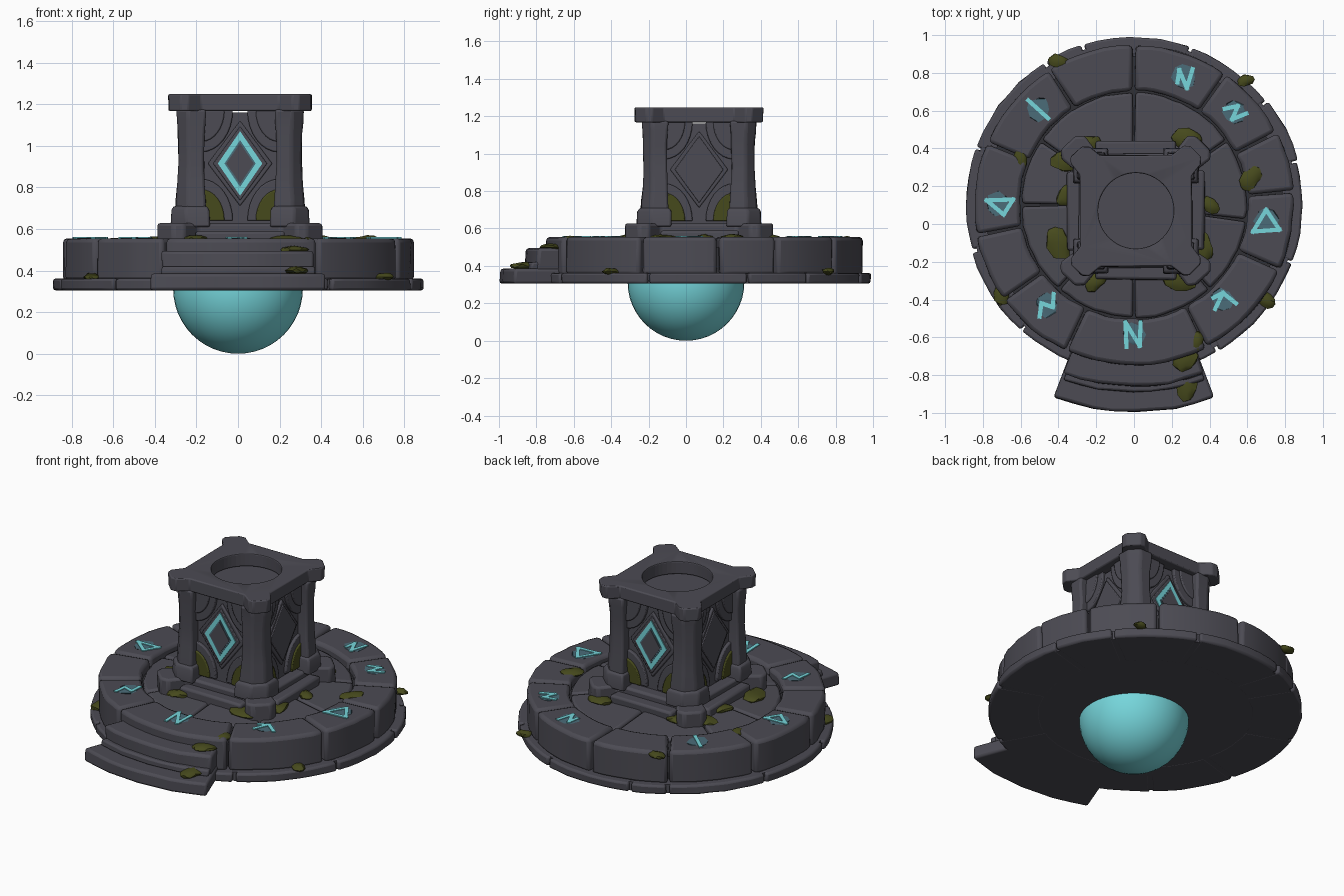
import bpy, bmesh, random
from math import sin, cos, pi, radians
from mathutils import Matrix, Vector

random.seed(4)
if "Cube" in bpy.data.objects:
    bpy.data.objects.remove(bpy.data.objects["Cube"])
made = []


def material(name, rgb):
    m = bpy.data.materials.new(name)
    m.use_nodes = True
    m.diffuse_color = (*rgb, 1)
    node = next(n for n in m.node_tree.nodes if n.type == 'BSDF_PRINCIPLED')
    node.inputs["Base Color"].default_value = (*rgb, 1)
    node.inputs["Roughness"].default_value = 0.8
    return m


STONE = material("grey stone", (0.072, 0.07, 0.087))
DARK = material("dark crevice", (0.03, 0.03, 0.036))
TEAL = material("glowing teal", (0.18, 0.67, 0.71))
DIM = material("faded teal", (0.07, 0.15, 0.19))
MOSS = material("moss", (0.062, 0.068, 0.012))


def finish(name, bm, mat, bevel=0.0):
    bmesh.ops.recalc_face_normals(bm, faces=bm.faces)
    me = bpy.data.meshes.new(name)
    bm.to_mesh(me)
    bm.free()
    me.materials.append(mat)
    ob = bpy.data.objects.new(name, me)
    bpy.context.collection.objects.link(ob)
    if bevel:
        mod = ob.modifiers.new("worn edges", 'BEVEL')
        mod.width, mod.segments = bevel, 2
        mod.limit_method, mod.angle_limit = 'ANGLE', radians(35)
    made.append(ob)
    return ob


def loft(name, pts, levels, mat, bevel=0.0, matrix=Matrix(), jitter=0.0, rise=0.0):
    """Stack scaled copies of an outline; levels are (height, scale) pairs."""
    bm = bmesh.new()
    rings = []
    far = max(Vector(p).length for p in pts)
    for z, s in levels:
        ring = []
        for x, y in pts:
            near = Vector((x, y)).length < 0.85 * far
            lift = rise if near and z == levels[-1][0] else 0
            dx, dy = (random.uniform(-jitter, jitter) for _ in range(2))
            ring.append(bm.verts.new((x * s + dx, y * s + dy, z + lift)))
        rings.append(ring)
    for lo, hi in zip(rings, rings[1:]):
        for i in range(len(pts)):
            j = (i + 1) % len(pts)
            bm.faces.new((lo[i], lo[j], hi[j], hi[i]))
    bm.faces.new(rings[0][::-1])
    bm.faces.new(rings[-1])
    bm.transform(matrix)
    return finish(name, bm, mat, bevel)


def prism(name, pts, z0, z1, mat, *args, **kw):
    return loft(name, pts, [(z0, 1), (z1, 1)], mat, *args, **kw)


def arc(r, a0, a1, n):
    return [(r * cos(radians(a0 + (a1 - a0) * i / n)),
             r * sin(radians(a0 + (a1 - a0) * i / n))) for i in range(n + 1)]


def sector(name, a0, a1, r0, r1, z0, z1, centre, bevel, jitter=0.004, rise=0.0):
    n = max(3, round((a1 - a0) / 5))
    pts = arc(r1, a0, a1, n) + arc(r0, a1, a0, n)
    return prism(name, pts, z0, z1, STONE, bevel, Matrix.Translation(centre), jitter, rise)


def stone_ring(name, angles, gap, r0, r1, wobble, *args, **kw):
    for i, a in enumerate(angles):
        b = angles[i + 1] if i + 1 < len(angles) else angles[0] + 360
        sector(f"{name}_{i + 1}", a + gap, b - gap, r0,
               r1 + random.uniform(-wobble, wobble), *args, **kw)


# Round platform: core, rim slabs, raised ring, inner paving
MID = Vector((0, 0.1, 0))
PLACE = Matrix.Translation(MID)
prism("platform_base", arc(0.865, 0, 355, 71), 0.306, 0.36, STONE, 0, PLACE)
prism("platform_drum", arc(0.79, 0, 355, 71), 0.34, 0.5, DARK, 0, PLACE)
stone_ring("rim_slab", [-20, 15, 38, 70, 108, 122, 160, 196, 228, 300], 0.5,
           0.6, 0.893, 0.008, 0.305, 0.362, MID, 0.012)
stone_ring("ring_stone", [5, 27, 55, 90, 122, 157, 191, 216, 245, 297, 336], 0.5,
           0.605, 0.845, 0.006, 0.35, 0.555, MID, 0.02)
stone_ring("paving_stone", [-8, 35, 90, 145, 180, 228, 270, 312], 0.6,
           0.3, 0.595, 0.004, 0.42, 0.525, MID, 0.014, rise=0.025)

# Front steps fan out from a point behind the pillar
FAN = Vector((0, 0.2, 0))
sector("lower_step", 249, 291, 0.75, 1.195, 0.305, 0.385, FAN, 0.014, 0.006)
sector("upper_step", 249.5, 290.5, 0.75, 1.06, 0.37, 0.495, FAN, 0.016, 0.006)
sector("step_riser", 250, 290, 0.75, 1.09, 0.38, 0.42, FAN, 0.01, 0.006)

# Glowing half orb beneath
bm = bmesh.new()
bmesh.ops.create_uvsphere(bm, u_segments=40, v_segments=24, radius=0.312,
                          matrix=Matrix.Translation((0, 0, 0.312)))
bmesh.ops.bisect_plane(bm, geom=bm.verts[:] + bm.edges[:] + bm.faces[:], clear_outer=True,
                       plane_co=(0, 0, 0.32), plane_no=(0, 0, 1))
finish("glowing_orb", bm, TEAL)

# Pillar
AXIS = Vector((0.01, 0.07, 0))
PILLAR = Matrix.Translation(AXIS)


def lugged_outline(s, a, far, m, b):
    quarter = [(s, a), (far, m), (far, b), (b, far), (m, far), (a, s)]
    pts = []
    for k in range(4):
        c, n = round(cos(k * pi / 2)), round(sin(k * pi / 2))
        pts += [(c * x - n * y, n * x + c * y) for x, y in quarter]
    return pts


def square(h):
    return [(-h, -h), (h, -h), (h, h), (-h, h)]


prism("pillar_plinth", lugged_outline(0.3, 0.2, 0.395, 0.27, 0.32), 0.48, 0.628,
      STONE, 0.014, PILLAR, 0.004)
prism("pillar_core", square(0.235), 0.6, 1.16, STONE, 0, PILLAR)
cap = prism("pillar_cap", lugged_outline(0.295, 0.19, 0.343, 0.25, 0.285), 1.168, 1.248,
            STONE, 0, PILLAR, 0.003)
cutter = prism("bowl_cutter", arc(0.2, 0, 352.5, 47), 1.1, 1.3, DARK, 0, PILLAR)
cutter.hide_render = True
cutter.hide_set(True)
cutter.display_type = 'WIRE'
cut = cap.modifiers.new("bowl", 'BOOLEAN')
cut.operation, cut.object, cut.solver = 'DIFFERENCE', cutter, 'EXACT'
edge = cap.modifiers.new("worn edges", 'BEVEL')
edge.width, edge.segments = 0.01, 2

POST = [(-.055, -.055), (.075, -.055), (.075, .025), (.025, .075), (-.055, .075)]
PROFILE = [(0.62, 1.2), (0.74, 1.12), (0.82, 1), (0.93, 0.94), (1.05, 0.97), (1.12, 1.04), (1.175, 1.08)]


def quarter_ellipse(rx, rz, sx, sz):
    # Corner plate whose curved edge faces the diamond
    cx, cz = 0.185 * sx, 0.905 + 0.265 * sz
    return [(cx, cz)] + [(cx - sx * rx * x, cz - sz * rz * z) for x, z in arc(1, 0, 90, 8)]


def diamond(w, h):
    return [(-w, 0.915), (0, 0.915 - h), (w, 0.915), (0, 0.915 + h)]


FACES = ["front", "left", "back", "right"]
for k, side in enumerate(FACES):
    turn = PILLAR @ Matrix.Rotation(k * pi / 2, 4, 'Z')
    corner = turn @ Matrix.Translation((0.225, 0.225, 0))
    loft(f"corner_post_{k + 1}", POST, PROFILE, STONE, 0.012, corner, 0.003)
    loft(f"post_foot_{k + 1}", POST, [(0.61, 1.45), (0.69, 1.4), (0.71, 1.25)],
         STONE, 0.01, corner, 0.003)
    slab = [(-0.21, -0.365), (0.21, -0.365), (0.21, -0.25), (-0.21, -0.25)]
    prism(f"{side}_slab", slab, 0.48, 0.59, STONE, 0.014, turn, 0.008)
    # Panel carving: x across, y up, z out of the wall
    wall = turn @ Matrix.Translation((0, -0.235, 0)) @ Matrix.Rotation(pi / 2, 4, 'X')
    prism(f"{side}_diamond_frame", diamond(0.155, 0.205), -0.01, 0.014, STONE, 0.006, wall)
    prism(f"{side}_diamond", diamond(0.13, 0.178), 0, 0.022, STONE, 0.004, wall)
    for sx in (-1, 1):
        for sz in (-1, 1):
            tag = f"{side}_{'left' if sx > 0 else 'right'}_{'upper' if sz > 0 else 'lower'}"
            prism(f"{tag}_arch", quarter_ellipse(0.15, 0.2, sx, sz), -0.01, 0.018, STONE, 0.006, wall)
            mat = MOSS if sz < 0 else STONE
            prism(f"{tag}_inner_arch", quarter_ellipse(0.11, 0.15, sx, sz), 0, 0.028, mat, 0.006, wall)
    if side in ("front", "back"):
        prism(f"{side}_glow_diamond", diamond(0.107, 0.155), 0.02, 0.027, TEAL, 0, wall)
        prism(f"{side}_diamond_heart", diamond(0.075, 0.112), 0.02, 0.03, DIM, 0, wall)
        prism(f"{side}_diamond_core", diamond(0.066, 0.098), 0.025, 0.033, STONE, 0, wall)

# Rune strokes painted on the ring stones
RUNES = [
    [(-.56, .655), (-.455, .56)],
    [(.23, .75), (.24, .815), (.28, .72), (.31, .82)],
    [(.48, .61), (.55, .625), (.52, .555), (.595, .585)],
    [(.7, .075), (.63, -.04), (.77, -.03), (.7, .075)],
    [(.42, -.39), (.47, -.365), (.43, -.45), (.47, -.365), (.54, -.42)],
    [(-.04, -.65), (-.045, -.52), (.03, -.645), (.035, -.52)],
    [(-.5, -.49), (-.49, -.42), (-.43, -.44), (-.425, -.37)],
    [(-.78, .125), (-.64, .13), (-.69, .05), (-.78, .125)],
]
for i, path in enumerate(RUNES):
    c = sum((Vector(p) for p in path), Vector((0, 0))) / len(path)
    prism(f"rune_halo_{i + 1}", arc(0.06, 0, 315, 7), 0.552, 0.557, DIM, 0,
          Matrix.Translation((c.x, c.y, 0)), 0.012)
    for j, (p, q) in enumerate(zip(path, path[1:])):
        p, q = Vector(p), Vector(q)
        d = (q - p).normalized() * 0.011
        n = Vector((-d.y, d.x))
        prism(f"rune_{i + 1}_stroke_{j + 1}", [p - d - n, q + d - n, q + d + n, p - d + n],
              0.552, 0.561, TEAL)

# Moss tufts: x, y, z, size
TUFTS = [(-.35, .33, .545, .09), (-.36, .15, .55, .07), (-.4, -.1, .545, .1), (.28, .45, .55, .09),
         (.62, .24, .55, .08), (.36, -.12, .55, .09), (.24, -.29, .55, .1), (-.2, -.3, .55, .07),
         (-.6, .35, .54, .06), (-.4, .86, .54, .06), (.27, -.72, .5, .08), (.28, -.85, .4, .09),
         (.4, .1, .55, .06), (-.24, .42, .55, .07), (-.7, -.37, .37, .07), (.7, -.4, .37, .06),
         (.59, .76, .37, .05), (.33, -.62, .54, .06)]
for i, (x, y, z, r) in enumerate(TUFTS):
    bm = bmesh.new()
    bmesh.ops.create_icosphere(bm, subdivisions=2, radius=1)
    for v in bm.verts:
        v.co *= random.uniform(0.8, 1.1)
    bm.transform(Matrix.Translation((x, y, z)) @ Matrix.Rotation(i, 4, 'Z')
                 @ Matrix.Diagonal((r, r * 0.65, 0.02, 1)))
    finish(f"moss_tuft_{i + 1}", bm, MOSS)

# Smooth shading with crisp edges
bpy.ops.object.select_all(action='DESELECT')
for ob in made:
    if ob is not cutter:
        ob.select_set(True)
bpy.context.view_layer.objects.active = made[0]
bpy.ops.object.shade_smooth_by_angle(angle=radians(35))
